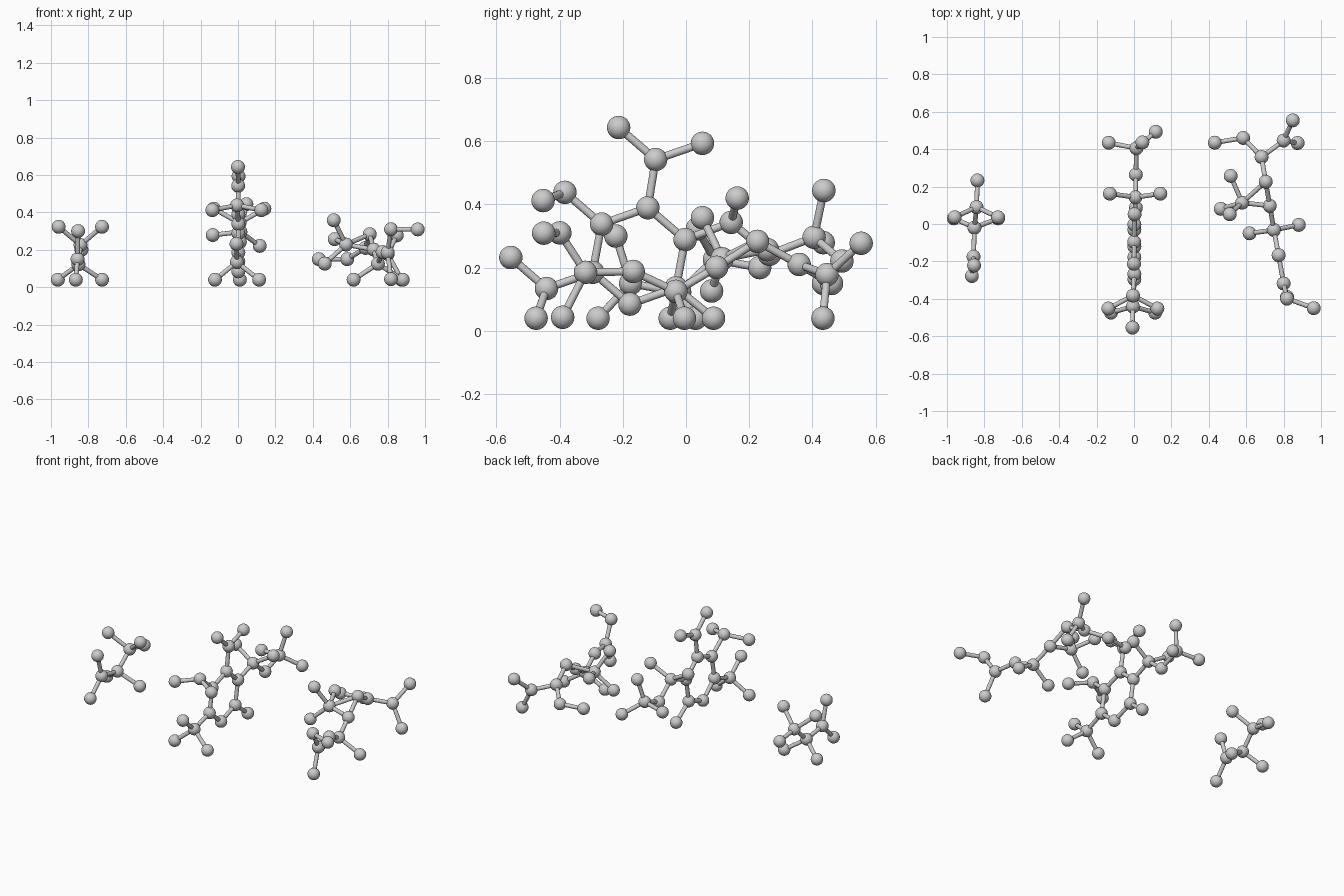
import bpy, bmesh, math
from mathutils import Vector

ATOM_R, BOND_R, REACH = 0.037, 0.0125, 0.187


def make_mesh(name, build):
    bm = bmesh.new()
    build(bm)
    me = bpy.data.meshes.new(name)
    bm.to_mesh(me)
    bm.free()
    me.polygons.foreach_set("use_smooth", [True] * len(me.polygons))
    return me


ball = make_mesh("atom", lambda bm: bmesh.ops.create_uvsphere(
    bm, u_segments=28, v_segments=16, radius=ATOM_R))
stick = make_mesh("bond", lambda bm: bmesh.ops.create_cone(
    bm, cap_ends=False, segments=16, radius1=BOND_R, radius2=BOND_R, depth=1))


def add(name, mesh):
    ob = bpy.data.objects.new(name, mesh)
    bpy.context.collection.objects.link(ob)
    return ob


def molecule(name, atoms):
    """One ball per atom, and a stick between every pair within bonding reach."""
    pts = [Vector(p) for p in atoms]
    for i, a in enumerate(pts):
        add(name + "_atom", ball).location = a
        for b in pts[i + 1:]:
            d = b - a
            if d.length < REACH:
                ob = add(name + "_bond", stick)
                ob.location = (a + b) / 2
                ob.rotation_mode = 'QUATERNION'
                ob.rotation_quaternion = d.to_track_quat('Z', 'Y')
                ob.scale = (1, 1, d.length)


def pair(cx, dx, y, z):
    return [(cx - dx, y, z), (cx + dx, y, z)]


# small left molecule: methyl, middle carbon, forked end
molecule("left_molecule", [
    (-0.842, 0.090, 0.226), (-0.837, 0.233, 0.20),
    (-0.853, -0.020, 0.122),
    (-0.858, -0.175, 0.15), (-0.855, -0.222, 0.30), (-0.867, -0.278, 0.04),
] + pair(-0.843, 0.116, 0.036, 0.323) + pair(-0.845, 0.118, 0.03, 0.04))

# middle molecule: six-sided upright ring with side groups
ring = [(0.002, -0.149 + 0.155 * math.cos(math.radians(19.5 + 60 * i)),
         0.237 + 0.155 * math.sin(math.radians(19.5 + 60 * i))) for i in range(6)]
molecule("middle_molecule", ring + [
    # top fork
    (0.001, -0.096, 0.542), (0, -0.213, 0.643), (0.003, 0.052, 0.593),
    # front upper fork
    (-0.005, -0.383, 0.438),
    # front methyl
    (-0.006, -0.441, 0.134), (-0.008, -0.554, 0.232),
    # single atom on the lower rear ring corner
    (0.01, 0.087, 0.04),
    # rear chain ending in a methyl
    (0.008, 0.143, 0.343), (0.010, 0.264, 0.242), (0.013, 0.405, 0.296),
    (0.045, 0.436, 0.444), (-0.135, 0.434, 0.279), (0.116, 0.493, 0.221),
] + pair(-0.006, 0.131, -0.452, 0.412) + pair(-0.005, 0.118, -0.474, 0.04)
  + pair(0.006, 0.135, 0.162, 0.42))

# right molecule: front acid end, long chain, side methyl, rear groups
molecule("right_molecule", [
    (0.800, -0.318, 0.185), (0.818, -0.399, 0.31), (0.961, -0.450, 0.309),
    (0.818, -0.390, 0.043),
    (0.773, -0.167, 0.188),
    (0.748, -0.032, 0.125), (0.881, -0.005, 0.04), (0.618, -0.050, 0.04),
    (0.726, 0.097, 0.201),
    (0.578, 0.114, 0.228), (0.517, 0.257, 0.257), (0.464, 0.081, 0.126),
    (0.512, 0.052, 0.358),
    (0.704, 0.226, 0.283), (0.682, 0.358, 0.21),
    (0.800, 0.446, 0.178), (0.849, 0.554, 0.277), (0.875, 0.433, 0.04),
    (0.584, 0.460, 0.15), (0.432, 0.435, 0.15),
])
